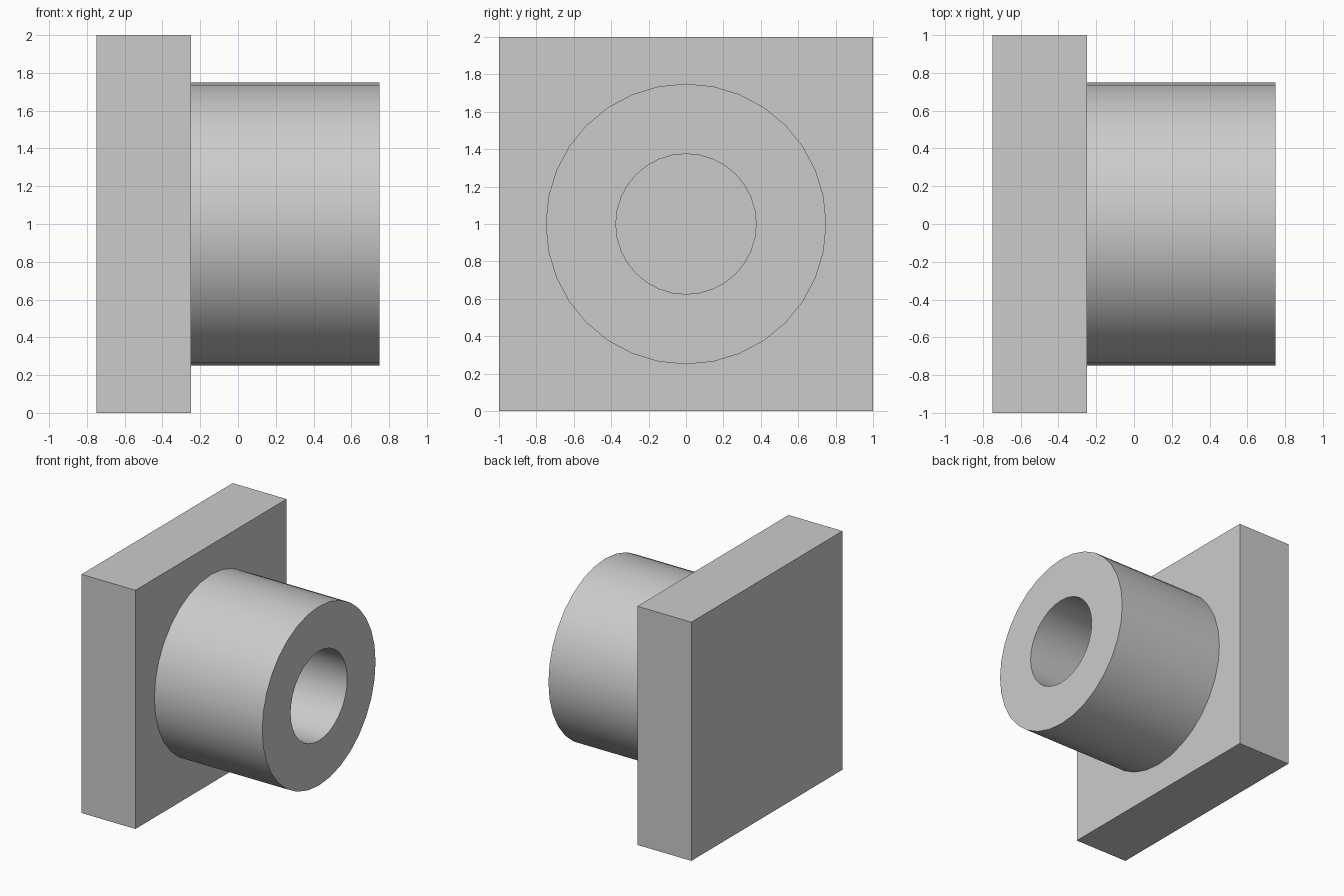
import bpy, bmesh, math
from mathutils import Matrix

cube = bpy.data.objects.get("Cube")
if cube:
    bpy.data.objects.remove(cube, do_unlink=True)

GREY = (0.6, 0.6, 0.6, 1)
mat = bpy.data.materials.new("plain grey")
mat.use_nodes = True
mat.diffuse_color = GREY
mat.node_tree.nodes["Principled BSDF"].inputs["Base Color"].default_value = GREY


def add_object(name, bm):
    bmesh.ops.recalc_face_normals(bm, faces=bm.faces)
    mesh = bpy.data.meshes.new(name)
    bm.to_mesh(mesh)
    bm.free()
    mesh.materials.append(mat)
    obj = bpy.data.objects.new(name, mesh)
    bpy.context.collection.objects.link(obj)
    return obj


# Square mounting plate
bm = bmesh.new()
bmesh.ops.create_cube(bm, size=1, matrix=Matrix.Translation((-0.5, 0, 1)) @ Matrix.Diagonal((0.5, 2, 2, 1)))
add_object("mounting_plate", bm)

# Hollow tube: a rectangular wall profile swept around the x axis
SIDES = 32
bm = bmesh.new()
profile = [(-0.25, 0.375), (-0.25, 0.75), (0.75, 0.75), (0.75, 0.375)]
rings = []
for i in range(SIDES):
    a = math.tau * i / SIDES
    rings.append([bm.verts.new((x, r * math.sin(a), 1 + r * math.cos(a))) for x, r in profile])
for i, ring in enumerate(rings):
    nxt = rings[(i + 1) % SIDES]
    for j in range(1, 4):
        k = (j + 1) % 4  # the end against the plate stays open
        bm.faces.new((ring[j], ring[k], nxt[k], nxt[j]))
tube = add_object("hollow_tube", bm)

bpy.ops.object.select_all(action="DESELECT")
tube.select_set(True)
bpy.context.view_layer.objects.active = tube
bpy.ops.object.shade_smooth_by_angle(angle=math.radians(30))
